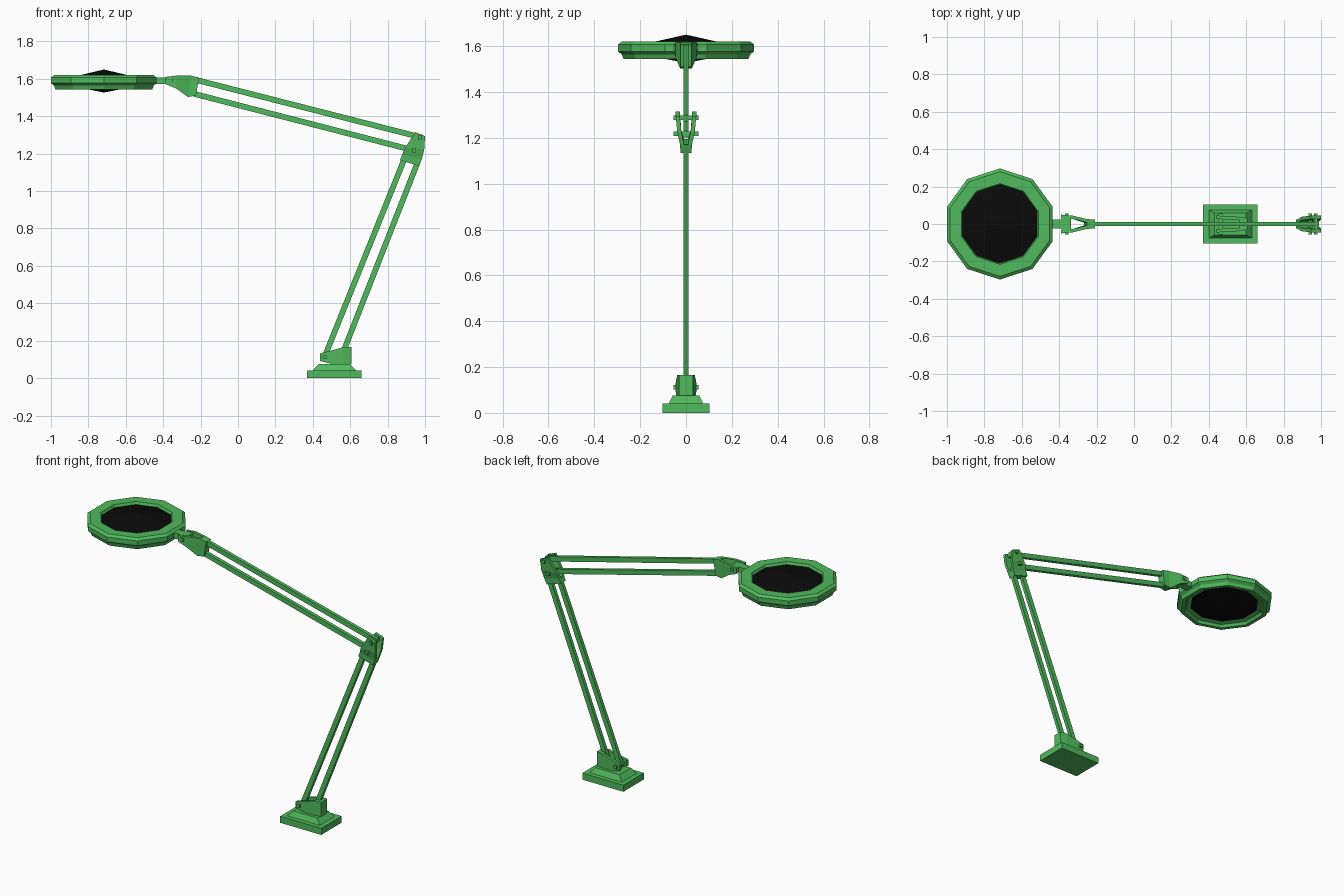
import bpy, bmesh, math
from mathutils import Vector

if "Cube" in bpy.data.objects:
    bpy.data.objects.remove(bpy.data.objects["Cube"])


def material(name, color):
    m = bpy.data.materials.new(name)
    m.diffuse_color = color
    m.use_nodes = True
    m.node_tree.nodes["Principled BSDF"].inputs["Base Color"].default_value = m.diffuse_color
    return m


GREEN = material("green_paint", (0.080, 0.49, 0.108, 1))
BLACK = material("black_lens", (0.003, 0.003, 0.003, 1))


def finish(name, bm, mat=GREEN):
    bmesh.ops.recalc_face_normals(bm, faces=bm.faces[:])
    me = bpy.data.meshes.new(name)
    bm.to_mesh(me)
    bm.free()
    me.materials.append(mat)
    ob = bpy.data.objects.new(name, me)
    bpy.context.collection.objects.link(ob)
    return ob


def loft(bm, loops, capped=True):
    rings = [[bm.verts.new(p) for p in lp] for lp in loops]
    n = len(rings[0])
    for a, b in zip(rings, rings[1:]):
        for i in range(n):
            j = (i + 1) % n
            bm.faces.new((a[i], a[j], b[j], b[i]))
    if capped:
        bm.faces.new(rings[0])
        bm.faces.new(rings[-1])


def rect(cx, hx, hy, z):
    return [(cx - hx, -hy, z), (cx + hx, -hy, z), (cx + hx, hy, z), (cx - hx, hy, z)]


def lathe(name, cx, profile, mat=GREEN, sides=10, closed=True):
    bm = bmesh.new()
    edge = [bm.verts.new((0, r, z)) for r, z in profile]
    for i in range(len(edge) - (0 if closed else 1)):
        bm.edges.new((edge[i], edge[(i + 1) % len(edge)]))
    bmesh.ops.spin(bm, geom=edge + bm.edges[:], cent=(0, 0, 0), axis=(0, 0, 1),
                   angle=2 * math.pi, steps=sides, use_merge=True)
    bmesh.ops.remove_doubles(bm, verts=bm.verts[:], dist=1e-4)
    bmesh.ops.translate(bm, verts=bm.verts[:], vec=(cx, 0, 0))
    return finish(name, bm, mat)


def rod(name, a, b, w=0.011, h=0.015):
    """Straight bar between two points of the xz plane."""
    a, b = Vector((a[0], 0, a[1])), Vector((b[0], 0, b[1]))
    d = (b - a).normalized()
    n, y = Vector((-d.z, 0, d.x)) * h, Vector((0, w, 0))
    bm = bmesh.new()
    loft(bm, [[p + n + y, p + n - y, p - n - y, p - n + y] for p in (a, b)])
    finish(name, bm)


def bracket(name, stations, t=0.018):
    """Solid socket at the first two stations, forked cheeks beyond it.
    Each station is (edge point, opposite edge point, half width)."""
    def section(st, y0, y1):
        (x0, z0), (x1, z1), _ = st
        return [(x0, y0, z0), (x1, y0, z1), (x1, y1, z1), (x0, y1, z0)]
    bm = bmesh.new()
    loft(bm, [section(s, -s[2], s[2]) for s in stations[:2]])
    for side in (-1, 1):
        loft(bm, [section(s, side * (s[2] - t), side * s[2]) for s in stations[1:]])
    finish(name, bm)


def pin(name, x, z, half=0.055, r=0.014):
    bm = bmesh.new()
    ring = [(x + r * math.cos((k + 0.5) * math.pi / 2), z + r * math.sin((k + 0.5) * math.pi / 2))
            for k in range(4)]
    loft(bm, [[(px, y, pz) for px, pz in ring] for y in (-half, half)])
    finish(name, bm)


# Base: slab with a tapered second tier
bm = bmesh.new()
loft(bm, [rect(0.515, 0.145, 0.103, 0), rect(0.515, 0.145, 0.103, 0.042)])
loft(bm, [rect(0.515, 0.115, 0.075, 0.042), rect(0.515, 0.085, 0.058, 0.075)])
finish("base", bm)

# Base bracket holding the lower arm
bracket("base_bracket", [((0.608, 0.075), (0.608, 0.166), 0.030),
                         ((0.565, 0.075), (0.565, 0.166), 0.038),
                         ((0.50, 0.076), (0.50, 0.148), 0.042),
                         ((0.438, 0.092), (0.438, 0.132), 0.045)])
pin("base_pin", 0.462, 0.112)

# Paired arm rods
rod("lower_arm_left_rod", (0.462, 0.112), (0.893, 1.18))
rod("lower_arm_right_rod", (0.555, 0.12), (0.963, 1.16))
rod("upper_arm_top_rod", (-0.235, 1.597), (0.985, 1.286))
rod("upper_arm_bottom_rod", (-0.235, 1.520), (0.950, 1.215))

# Elbow joint
bracket("elbow_bracket", [((0.866, 1.166), (0.968, 1.134), 0.024),
                          ((0.878, 1.195), (0.983, 1.170), 0.026),
                          ((0.892, 1.228), (0.996, 1.225), 0.038),
                          ((0.947, 1.315), (1.0, 1.294), 0.045)])
pin("elbow_upper_pin", 0.972, 1.287)
pin("elbow_lower_pin", 0.943, 1.217)

# Head joint
bracket("head_bracket", [((-0.208, 1.607), (-0.225, 1.510), 0.024),
                         ((-0.25, 1.617), (-0.268, 1.503), 0.026),
                         ((-0.33, 1.617), (-0.33, 1.548), 0.045),
                         ((-0.390, 1.610), (-0.390, 1.573), 0.050)])
pin("head_pin", -0.36, 1.592)
rod("head_stem", (-0.45, 1.590), (-0.385, 1.590), w=0.025, h=0.018)
rod("head_pivot_block", (-0.388, 1.590), (-0.338, 1.590), w=0.036, h=0.018)

# Magnifier frame (ten sides) and lens
lathe("magnifier_frame", -0.717, [
    (0.210, 1.607), (0.216, 1.620), (0.280, 1.620), (0.297, 1.607), (0.297, 1.577),
    (0.280, 1.564), (0.272, 1.543), (0.248, 1.543), (0.238, 1.560), (0.210, 1.567)])
lathe("magnifier_lens", -0.717,
      [(0, 1.650), (0.213, 1.602), (0.213, 1.567), (0, 1.527)], BLACK, closed=False)
